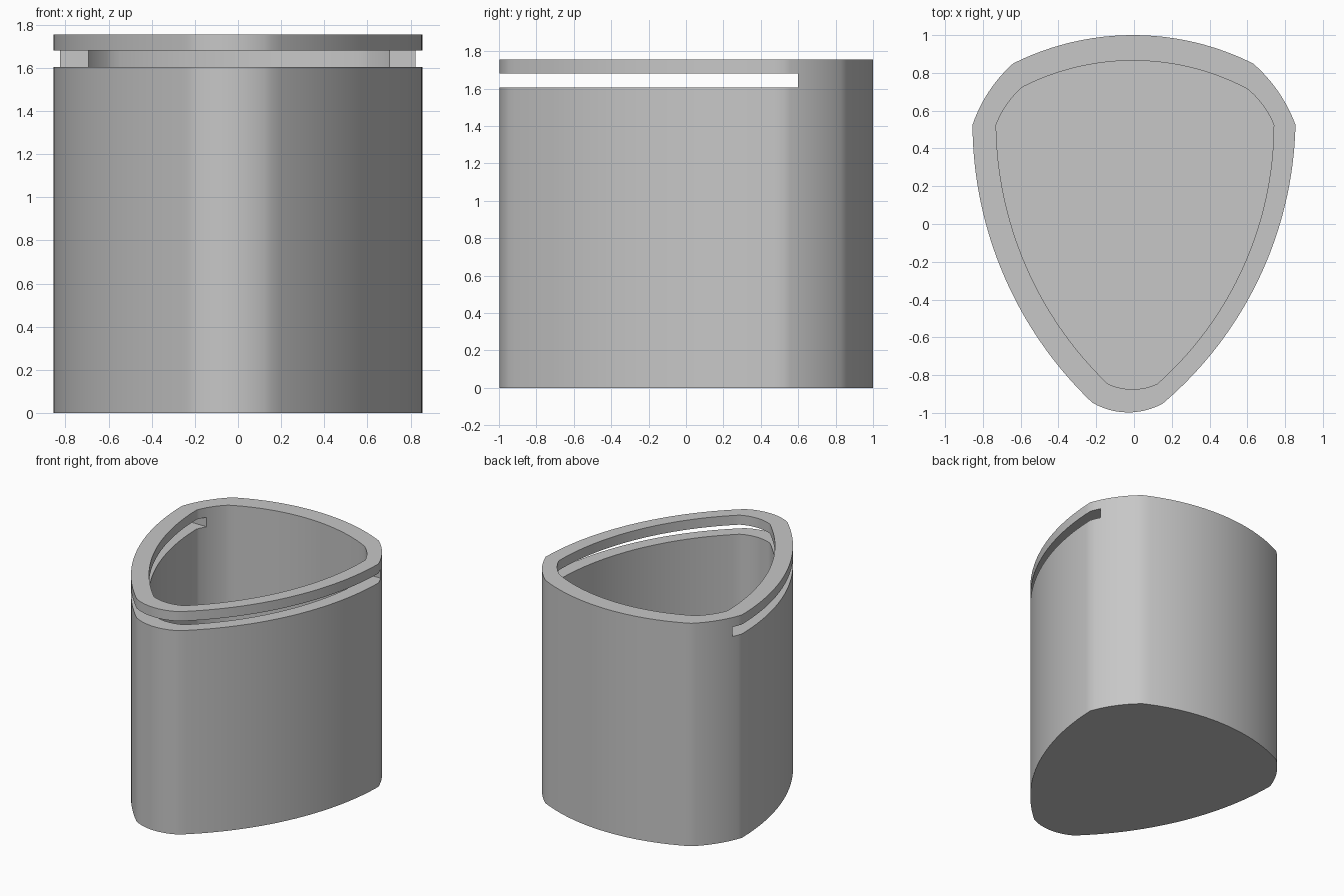
import bpy, bmesh, math
from mathutils import Vector

cube = bpy.data.objects.get("Cube")
if cube:
    bpy.data.objects.remove(cube, do_unlink=True)

HEIGHT, FLOOR = 1.755, 0.13
SLOT_LOW, SLOT_HIGH, SLOT_BACK = 1.605, 1.68, 0.6

gray = bpy.data.materials.new("plain_gray")
gray.use_nodes = True
gray.diffuse_color = (0.57, 0.57, 0.57, 1)
gray.node_tree.nodes["Principled BSDF"].inputs["Base Color"].default_value = gray.diffuse_color


def arc(a, b, bulge, steps):
    """Points of a circular arc from a up to (not including) b, bowed to the right of travel."""
    a, b = Vector(a), Vector(b)
    chord = b - a
    half = chord.length / 2
    radius = (half * half + bulge * bulge) / (2 * bulge)
    along = chord.normalized()
    out = Vector((along.y, -along.x))
    centre = (a + b) / 2 + out * (bulge - radius)
    sweep = math.asin(half / radius)
    points = []
    for i in range(steps):
        t = -sweep + 2 * sweep * i / steps
        points.append(centre + radius * (along * math.sin(t) + out * math.cos(t)))
    return points


def outline(corners, bulges):
    """Closed counter-clockwise loop of bowed sides."""
    steps = (12, 32, 12, 24, 12, 32)
    loop = []
    for i, corner in enumerate(corners):
        loop += arc(corner, corners[(i + 1) % len(corners)], bulges[i], steps[i])
    return loop


# Outer and inner shield-shaped outlines: tip, right side, shoulder, back, shoulder, left side
outer = outline([(-0.222, -0.945), (0.153, -0.95), (0.855, 0.525),
                 (0.63, 0.85), (-0.64, 0.85), (-0.855, 0.525)],
                [0.05, 0.175, 0.025, 0.15, 0.025, 0.163])
outer = outer[12:44] + outer[44:] + outer[:12]
inner = outline([(-0.14, -0.845), (0.125, -0.845), (0.74, 0.525),
                 (0.6, 0.715), (-0.59, 0.725), (-0.73, 0.525)],
                [0.03, 0.16, 0.015, 0.145, 0.015, 0.15])
inner = inner[12:44] + inner[44:] + inner[:12]

# Hollow body with a closed floor
bm = bmesh.new()
rings = [[bm.verts.new((p.x, p.y, z)) for p in loop]
         for loop, z in ((outer, 0), (outer, HEIGHT), (inner, HEIGHT), (inner, FLOOR))]
count = len(outer)
for low, high in zip(rings, rings[1:]):
    for i in range(count):
        j = (i + 1) % count
        bm.faces.new((low[i], low[j], high[j], high[i]))
bm.faces.new(rings[0][::-1])
bm.faces.new(rings[-1])
bmesh.ops.recalc_face_normals(bm, faces=bm.faces[:])
mesh = bpy.data.meshes.new("container_body")
bm.to_mesh(mesh)
bm.free()
mesh.materials.append(gray)
body = bpy.data.objects.new("container_body", mesh)
bpy.context.collection.objects.link(body)

# Lid slot cut through the front and sides, stopping short of the back
bpy.ops.mesh.primitive_cube_add(size=1, location=(0, (SLOT_BACK - 1.5) / 2, (SLOT_LOW + SLOT_HIGH) / 2))
cutter = bpy.context.object
cutter.name = "slot_cutter"
cutter.scale = (3, SLOT_BACK + 1.5, SLOT_HIGH - SLOT_LOW)
cutter.hide_render = True
cutter.data.materials.append(gray)

slot = body.modifiers.new("lid_slot", 'BOOLEAN')
slot.operation = 'DIFFERENCE'
slot.solver = 'EXACT'
slot.object = cutter
bpy.ops.object.select_all(action='DESELECT')
body.select_set(True)
bpy.context.view_layer.objects.active = body
bpy.ops.object.modifier_apply(modifier=slot.name)
bpy.data.objects.remove(cutter, do_unlink=True)
bpy.ops.object.shade_smooth_by_angle(angle=math.radians(30))
